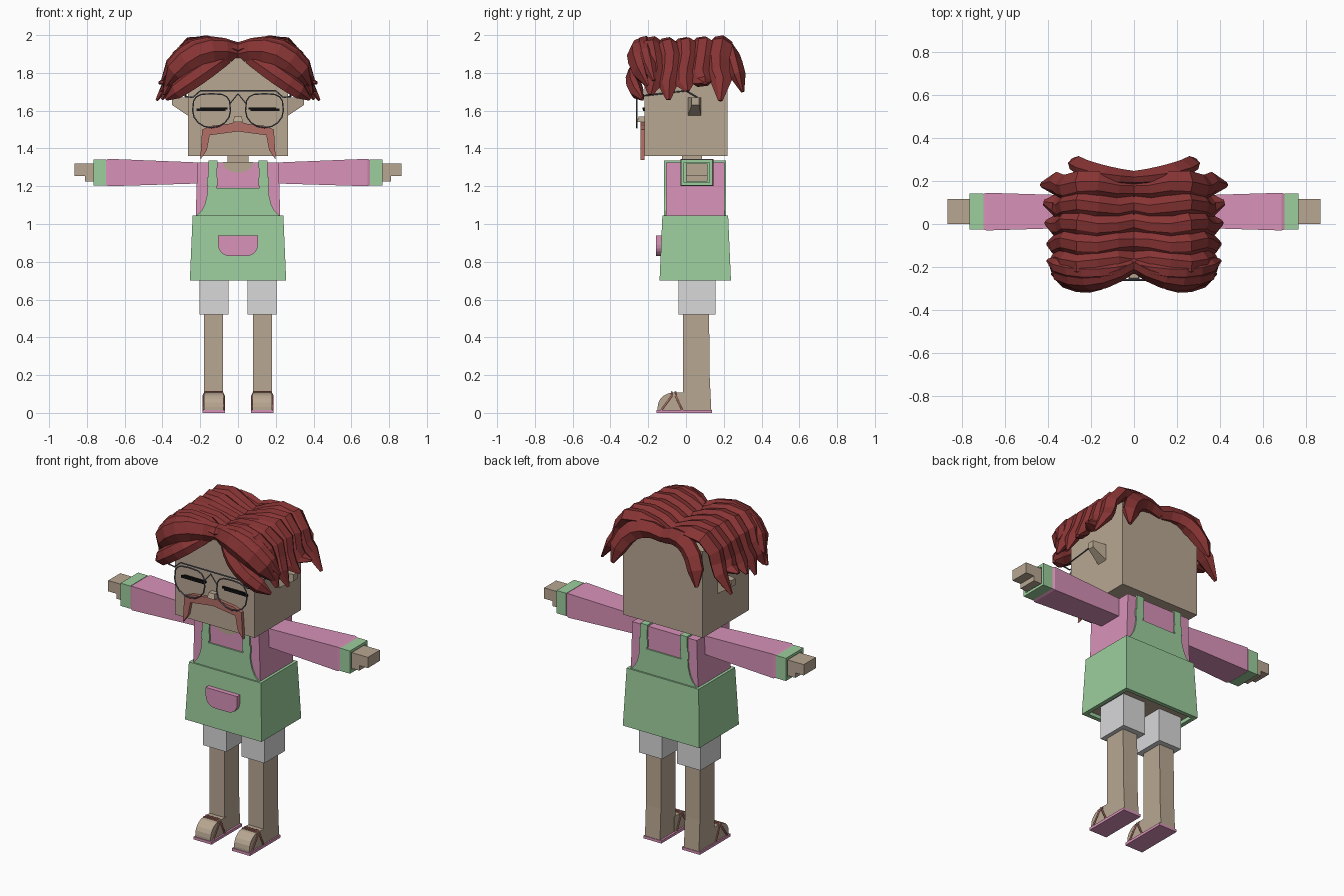
import bpy, bmesh, math
from mathutils import Vector

cube = bpy.data.objects.get("Cube")
if cube:
    bpy.data.objects.remove(cube, do_unlink=True)


def material(name, code):
    """Flat material from a hexadecimal display colour, stored as linear values."""
    colour = [((c / 255 + .055) / 1.055) ** 2.4 for c in bytes.fromhex(code)] + [1]
    mat = bpy.data.materials.new(name)
    mat.use_nodes = True
    mat.diffuse_color = colour
    shader = mat.node_tree.nodes["Principled BSDF"]
    shader.inputs["Base Color"].default_value = colour
    shader.inputs["Roughness"].default_value = .8
    return mat


SKIN = material("skin", "b8a792")
PINK = material("pink cloth", "d892b8")
GREEN = material("green cloth", "9cce9d")
GREY = material("light grey cloth", "d8d8da")
HAIR = material("red hair", "883434")
LIP = material("moustache red", "b26e66")
BLACK = material("black", "0e0e0e")
WIRE = material("grey wire", "5f6470")


def link(name, data, mat):
    data.materials.append(mat)
    obj = bpy.data.objects.new(name, data)
    bpy.context.scene.collection.objects.link(obj)
    return obj


def loft(name, rings, mat, mirror=False):
    """Skin a list of equal rings and cap both ends."""
    bm = bmesh.new()
    rows = [[bm.verts.new(point) for point in ring] for ring in rings]
    for low, high in zip(rows, rows[1:]):
        for i in range(len(low)):
            bm.faces.new((low[i - 1], low[i], high[i], high[i - 1]))
    bm.faces.new(rows[0])
    bm.faces.new(rows[-1])
    bmesh.ops.recalc_face_normals(bm, faces=bm.faces)
    mesh = bpy.data.meshes.new(name)
    bm.to_mesh(mesh)
    bm.free()
    obj = link(name, mesh, mat)
    if mirror:
        modifier = obj.modifiers.new("mirror", "MIRROR")
        modifier.use_mirror_merge = False


def level(left, right, front, back, z, inset=0):
    """Horizontal rectangle, optionally shrunk on all sides."""
    left, right, front, back = left + inset, right - inset, front + inset, back - inset
    return [(left, front, z), (right, front, z), (right, back, z), (left, back, z)]


def upright(x, front, back, bottom, top, inset=0):
    """Sideways-facing rectangle, optionally shrunk on all sides."""
    front, back, bottom, top = front + inset, back - inset, bottom + inset, top - inset
    return [(x, front, bottom), (x, back, bottom), (x, back, top), (x, front, top)]


def box(name, left, right, front, back, bottom, top, mat, mirror=False):
    loft(name, [level(left, right, front, back, z) for z in (bottom, top)], mat, mirror)


def quarter(cx, cz, rx, rz, steps=5):
    """Quarter ellipse from the lowest point to the side."""
    angles = [math.pi / 2 * i / steps for i in range(steps + 1)]
    return [(cx + rx * math.sin(a), cz - rz * math.cos(a)) for a in angles]


def plate(name, half, front, back, mat):
    """Symmetric outline, given by its left half, extruded in depth."""
    outline = half + [(-x, z) for x, z in reversed(half) if x > 0]
    loft(name, [[(x, y, z) for x, z in outline] for y in (front, back)], mat)


def wire(name, points, radius, mat, closed=False):
    """Thin round wire on both sides of the model."""
    for side, sign in (("left", 1), ("right", -1)):
        curve = bpy.data.curves.new(name, "CURVE")
        curve.dimensions = "3D"
        curve.bevel_depth = radius
        curve.bevel_resolution = 1
        spline = curve.splines.new("POLY")
        spline.points.add(len(points) - 1)
        for point, (x, y, z) in zip(spline.points, points):
            point.co = (x * sign, y, z, 1)
        spline.use_cyclic_u = closed
        link(side + "_" + name, curve, mat)


SECTION = [(-1, 0), (-.5, .8), (.2, 1), (1, .1), (.5, -.7), (-.5, -.7)]


def lock(name, path, width, thick):
    """Ridged lock of hair along a path, narrowing to a tip."""
    path = [Vector(point) for point in path]
    rings, last = [], len(path) - 1
    for i, point in enumerate(path):
        along = (path[min(i + 1, last)] - path[max(i - 1, 0)]).normalized()
        across = Vector((0, 1, 0))
        across = (across - along * across.dot(along)).normalized()
        outward = along.cross(across)
        size = .2 if i == last else .8 + .25 * math.sin(math.pi * i / last)
        rings.append([point + across * u * width * size + outward * v * thick * size for u, v in SECTION])
    loft(name, rings, HAIR, True)


def curled_lock(name, start, bend, end, width, thick, steps=6):
    """Lock of hair along a quadratic curve."""
    start, bend, end = Vector(start), Vector(bend), Vector(end)
    path = []
    for i in range(steps + 1):
        t = i / steps
        path.append(start.lerp(bend, t).lerp(bend.lerp(end, t), t))
    lock(name, path, width, thick)


# Head and face
FACE = -.22
box("head", -.265, .265, FACE, -FACE, 1.36, 1.88, SKIN)
box("neck", -.055, .055, -.02, .085, 1.3, 1.37, SKIN)
loft("ear", [upright(.26, .01, .08, 1.57, 1.67), upright(.35, .03, .07, 1.63, 1.67)], SKIN, True)
loft("nose", [level(-.025, .025, -.26, FACE, 1.54), level(-.02, .02, -.25, FACE, 1.57)], SKIN)
MOUSTACHE = [(0, 1.545), (.05, 1.53), (.14, 1.52), (.19, 1.5), (.2, 1.34), (.165, 1.39), (.15, 1.47), (0, 1.49)]
plate("moustache", MOUSTACHE, FACE - .02, FACE, LIP)
box("closed_eye", .065, .22, FACE - .007, FACE, 1.597, 1.612, BLACK, True)
box("eyelash", .055, .2, FACE - .01, FACE, 1.607, 1.618, BLACK, True)

# Glasses: lenses are round below and squarer above
GLASS = -.26
rim = []
for i in range(16):
    c, s = math.cos(math.pi * i / 8), math.sin(math.pi * i / 8)
    power = .6 if s > 0 else 1
    rim.append((.14 + math.copysign(abs(c) ** power, c) / 10, GLASS, 1.6 + math.copysign(abs(s) ** power, s) * .09))
wire("lens_rim", rim, .004, WIRE, True)
wire("brow_bar", [(0, GLASS, 1.705), (.2, GLASS, 1.705), (.24, GLASS, 1.67)], .004, WIRE)
wire("nose_bridge", [(0, GLASS, 1.69), (.04, GLASS, 1.64)], .003, WIRE)
wire("temple", [(.24, GLASS, 1.67), (.28, GLASS, 1.675), (.28, 0, 1.705), (.275, .06, 1.67)], .004, WIRE)

# Hair: side locks falling from the parting, each with its own wave and length
SWEEP = [(0, 1.9), (.08, 1.935), (.17, 1.955), (.25, 1.945), (.31, 1.88), (.33, 1.81), (.36, 1.75)]
for i, tip in enumerate((1.69, 1.66, 1.7, 1.74, 1.65)):
    profile = SWEEP + [(.39 + i / 100, tip)]
    path = []
    for j, (x, z) in enumerate(profile):
        sway = .012 * math.sin(1.6 * j + i)
        path.append((x, .088 * (i - 2) + sway, z + sway / 2))
    lock(f"side_lock_{i + 1}", path, .062, .04)

# Hair: fringe and nape locks
curled_lock("fringe_lock", (0, -.18, 1.9), (.22, -.33, 1.97), (.38, -.2, 1.73), .05, .075)
curled_lock("lower_fringe_lock", (.06, -.2, 1.88), (.2, -.34, 1.78), (.38, -.23, 1.66), .04, .055)
curled_lock("crown_fringe_lock", (0, -.19, 1.92), (.26, -.26, 2.04), (.4, -.17, 1.76), .05, .04)
curled_lock("nape_lock", (0, .21, 1.9), (.22, .22, 1.98), (.28, .3, 1.7), .045, .06)

# Torso, neckline and arms
CHEST, BACK = -.107, .205
loft("shirt", [level(-.225, .225, CHEST, BACK, 1), level(-.215, .215, CHEST, BACK, 1.325)], PINK)
plate("neckline", quarter(0, 1.327, .08, .055) + [(0, 1.327)], CHEST - .004, CHEST, SKIN)
sleeve_end = (-.03, .145, 1.2, 1.345)
loft("sleeve", [upright(.19, -.015, .13, 1.215, 1.325), upright(.685, *sleeve_end),
                upright(.7, *sleeve_end, .006)], PINK, True)
loft("cuff", [upright(.7, *sleeve_end, .004), upright(.765, *sleeve_end, .004),
              upright(.765, *sleeve_end, .02), upright(.74, *sleeve_end, .02)], GREEN, True)
box("palm", .73, .81, 0, .115, 1.225, 1.32, SKIN, True)
box("fingers", .8, .866, 0, .115, 1.255, 1.32, SKIN, True)

# Apron with a hollow hem, and a bib on front and back
hem = (-.255, .255, -.14, .238)
loft("apron_skirt", [level(*hem, 1.045, .015), level(*hem, .7), level(*hem, .7, .025), level(*hem, .74, .025)], GREEN)
box("hips", -.228, .228, -.113, .211, .72, .76, SKIN)
bib = [(0, 1.03), (.24, 1.03)] + quarter(.24, 1.2, -.08, .16)
bib += [(.155, 1.335), (.108, 1.335), (.115, 1.19), (0, 1.19)]
for name, front, back in (("front", CHEST - .009, CHEST), ("back", BACK - .005, BACK + .008)):
    plate(name + "_bib", bib, front, back, GREEN)
    box(name + "_strap_button", .108, .165, front, back, 1.2, 1.245, GREEN, True)
box("shoulder_strap", .108, .155, CHEST - .009, BACK + .008, 1.32, 1.335, GREEN, True)
plate("pocket", [(0, .83)] + quarter(.045, .89, .06, .06) + [(.105, .94), (0, .94)], -.158, -.12, PINK)

# Legs, shorts and sandals
box("shorts_leg", .05, .205, -.04, .155, .52, .75, GREY, True)
loft("leg", [level(.08, .18, -.015, back, z) for back, z in ((.134, .01), (.125, .2), (.122, .54))], SKIN, True)
foot = [(0, .01), (0, .107)] + quarter(-.07, .03, -.08, -.077) + [(-.15, .01)]
loft("foot", [[(x, y, z) for y, z in foot] for x in (.078, .18)], SKIN, True)
box("sandal_sole", .068, .188, -.155, .137, 0, .016, PINK, True)
for name, low, high in (("toe_strap", -.13, -.075), ("ankle_strap", -.02, -.055)):
    arch = [(.074, low, .015), (.074, high, .09), (.085, high, .111)]
    wire(name, arch + [(.258 - x, y, z) for x, y, z in reversed(arch)], .005, LIP)
